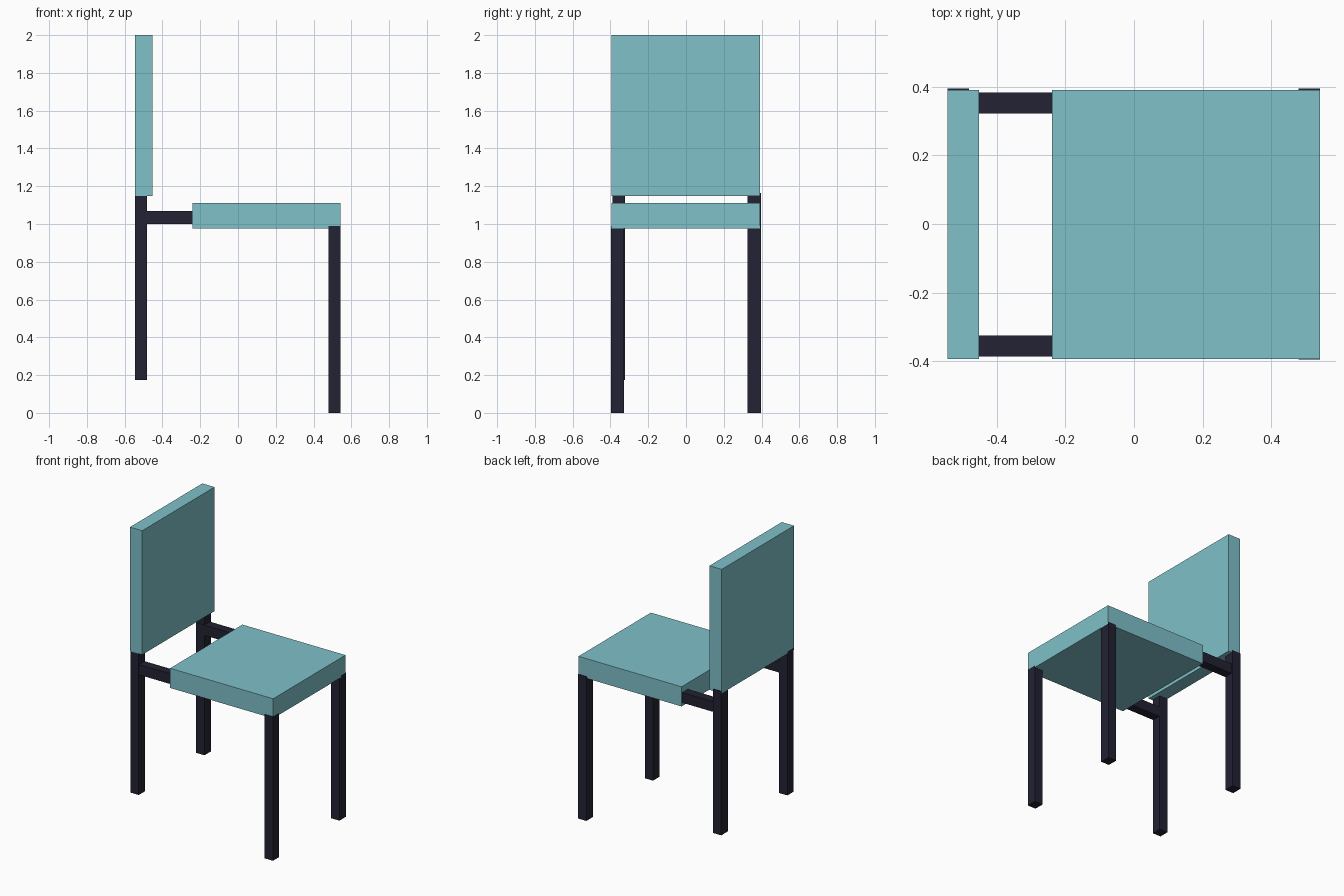
import bpy
import bmesh

if "Cube" in bpy.data.objects:
    bpy.data.objects.remove(bpy.data.objects["Cube"])


def material(name, colour):
    m = bpy.data.materials.new(name)
    m.diffuse_color = (*colour, 1.0)
    m.use_nodes = True
    m.node_tree.nodes["Principled BSDF"].inputs["Base Color"].default_value = m.diffuse_color
    return m


teal = material("teal_upholstery", (0.212, 0.533, 0.584))
dark = material("dark_frame", (0.016, 0.016, 0.033))


def box(name, x, y, z, mat):
    """Box spanning the given (min, max) range on each axis."""
    bm = bmesh.new()
    bmesh.ops.create_cube(bm, size=1.0)
    for v in bm.verts:
        v.co = [r[0] if c < 0 else r[1] for c, r in zip(v.co, (x, y, z))]
    mesh = bpy.data.meshes.new(name)
    bm.to_mesh(mesh)
    bm.free()
    mesh.materials.append(mat)
    obj = bpy.data.objects.new(name, mesh)
    bpy.context.collection.objects.link(obj)
    return obj


# Upholstered panels
box("seat", (-0.24, 0.543), (-0.394, 0.391), (0.977, 1.112), teal)
box("backrest", (-0.545, -0.452), (-0.394, 0.391), (1.148, 2.0), teal)

# Front legs reach the floor, rear legs are raised
for side, y in (("right", (-0.396, -0.328)), ("left", (0.325, 0.396))):
    box("front_leg_" + side, (0.48, 0.543), y, (0.0, 0.99), dark)
for side, y in (("right", (-0.389, -0.322)), ("left", (0.325, 0.396))):
    box("rear_leg_" + side, (-0.545, -0.482), y, (0.175, 1.163), dark)

# Rails joining the rear legs to the seat
for side, y in (("right", (-0.387, -0.326)), ("left", (0.322, 0.384))):
    box("side_rail_" + side, (-0.544, -0.20), y, (1.0, 1.07), dark)
